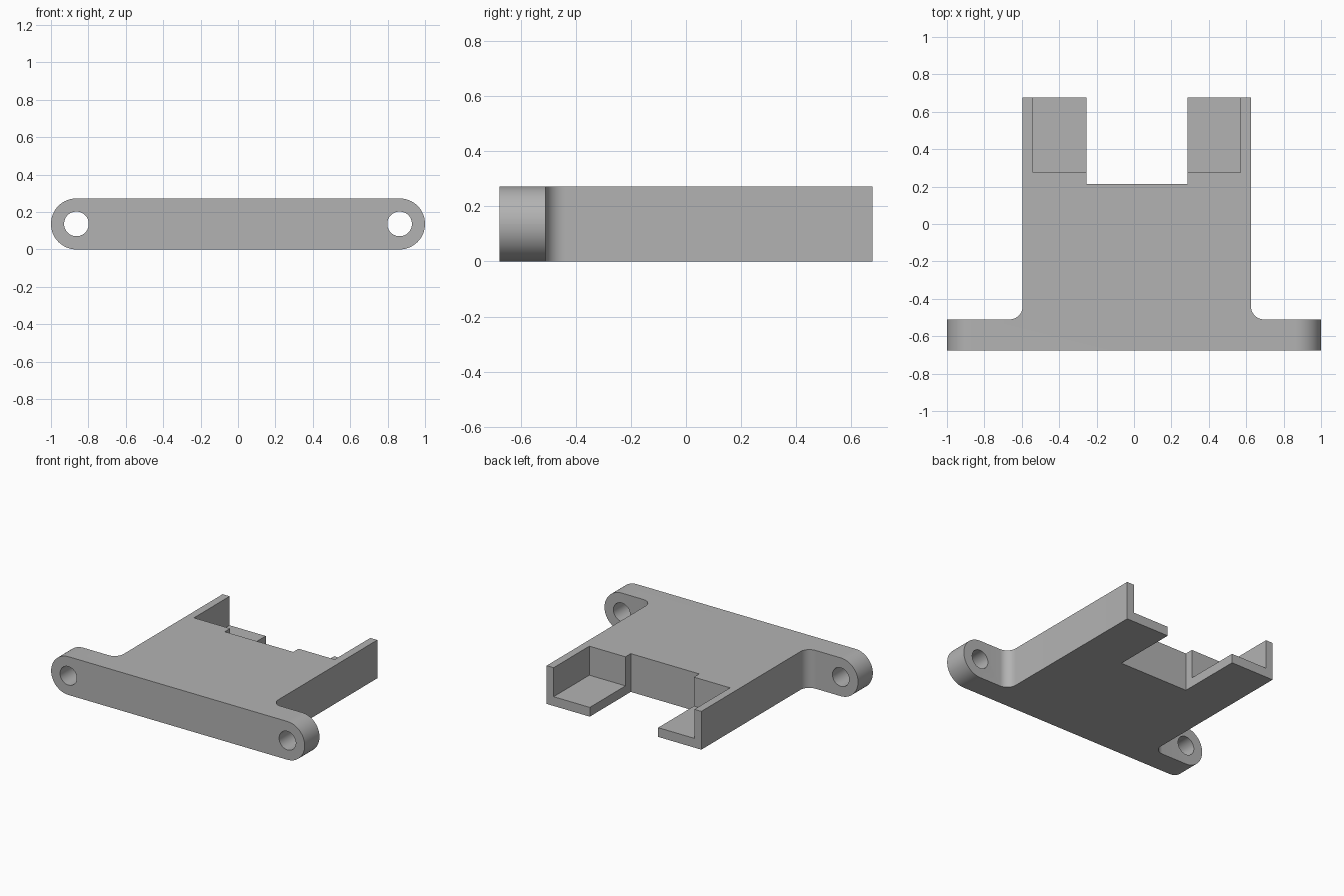
import bpy, bmesh, math
from mathutils import Matrix, Vector

if "Cube" in bpy.data.objects:
    bpy.data.objects.remove(bpy.data.objects["Cube"], do_unlink=True)

HEIGHT = 0.273
FRONT, BACK, FLANGE_BACK = -0.677, 0.677, -0.51
OFFSET = 0.015          # the body sits slightly left of the flange centre
HALF_BODY = 0.61
HALF_NOTCH = 0.27
NOTCH_Y, POCKET_Y = 0.215, 0.275
WALL, FLOOR = 0.055, 0.066

grey = bpy.data.materials.new("grey plastic")
grey.use_nodes = True
colour = (0.45, 0.45, 0.45, 1)
grey.diffuse_color = colour
grey.node_tree.nodes["Principled BSDF"].inputs["Base Color"].default_value = colour


def make_object(name, bm):
    bmesh.ops.recalc_face_normals(bm, faces=bm.faces)
    mesh = bpy.data.meshes.new(name)
    bm.to_mesh(mesh)
    bm.free()
    obj = bpy.data.objects.new(name, mesh)
    mesh.materials.append(grey)
    bpy.context.collection.objects.link(obj)
    return obj


def box(name, low, high):
    low, high = Vector(low), Vector(high)
    bm = bmesh.new()
    bmesh.ops.create_cube(bm, size=1, matrix=Matrix.Translation((low + high) / 2)
                          @ Matrix.Diagonal((*(high - low), 1)))
    return make_object(name, bm)


def bevel(bm, test, radius, segments):
    edges = [e for e in bm.edges if test(*[v.co for v in e.verts])]
    bmesh.ops.bevel(bm, geom=edges, offset=radius, segments=segments,
                    profile=0.5, affect='EDGES')


# Body and mounting flange: one plan outline, extruded upwards
left, right = OFFSET + HALF_BODY, OFFSET - HALF_BODY
notch_l, notch_r = OFFSET + HALF_NOTCH, OFFSET - HALF_NOTCH
outline = [(-1, FRONT), (1, FRONT), (1, FLANGE_BACK), (left, FLANGE_BACK),
           (left, BACK), (notch_l, BACK), (notch_l, NOTCH_Y),
           (notch_r, NOTCH_Y), (notch_r, BACK), (right, BACK),
           (right, FLANGE_BACK), (-1, FLANGE_BACK)]
bm = bmesh.new()
base = bm.faces.new([bm.verts.new((x, y, 0)) for x, y in outline])
top = bmesh.ops.extrude_face_region(bm, geom=[base])["geom"]
bmesh.ops.translate(bm, vec=(0, 0, HEIGHT),
                    verts=[g for g in top if isinstance(g, bmesh.types.BMVert)])
bmesh.ops.recalc_face_normals(bm, faces=bm.faces)

# Fillets where the body meets the flange, then fully rounded flange ends
bevel(bm, lambda a, b: abs(a.z - b.z) > 0.1 and abs(a.y - FLANGE_BACK) < 0.001
      and abs(a.x) < 0.9, 0.07, 10)
bevel(bm, lambda a, b: abs(a.y - b.y) > 0.1 and abs(a.x) > 0.99
      and abs(b.x) > 0.99, HEIGHT / 2 - 0.0002, 16)
bracket = make_object("mounting_bracket", bm)

# Screw holes and open rear pockets
cutters = []
for side in (-1, 1):
    bm = bmesh.new()
    bmesh.ops.create_cone(
        bm, cap_ends=True, segments=48, radius1=0.066, radius2=0.066, depth=0.5,
        matrix=Matrix.Translation((side * 0.864, -0.6, HEIGHT / 2))
        @ Matrix.Rotation(math.pi / 2, 4, 'X'))
    cutters.append(make_object("screw_hole_cutter", bm))
    xs = sorted((OFFSET + side * (HALF_NOTCH - 0.1),
                 OFFSET + side * (HALF_BODY - WALL)))
    cutters.append(box("pocket_cutter", (xs[0], POCKET_Y, FLOOR), (xs[1], 1, 1)))

bpy.ops.object.select_all(action='DESELECT')
bpy.context.view_layer.objects.active = bracket
bracket.select_set(True)
for cutter in cutters:
    cut = bracket.modifiers.new("cut", 'BOOLEAN')
    cut.operation = 'DIFFERENCE'
    cut.solver = 'EXACT'
    cut.object = cutter
    bpy.ops.object.modifier_apply(modifier=cut.name)
    bpy.data.objects.remove(cutter, do_unlink=True)

bpy.ops.object.shade_smooth_by_angle(angle=math.radians(30))
